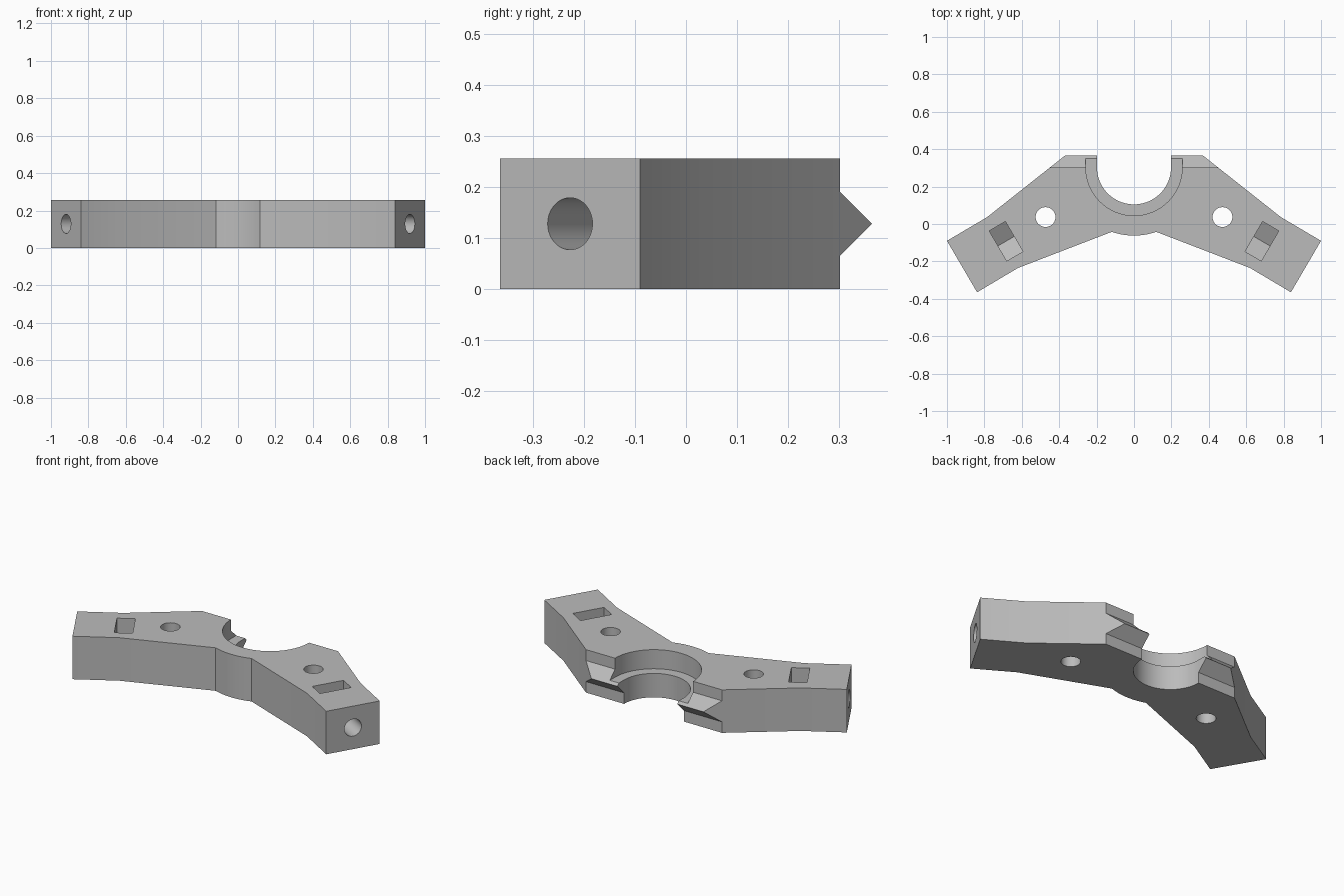
import bpy, bmesh, math
from mathutils import Vector, Matrix

if "Cube" in bpy.data.objects:
    bpy.data.objects.remove(bpy.data.objects["Cube"])

HEIGHT, MID = 0.257, 0.1285
BORE_Y, BACK_Y, TIP_Y = 0.303, 0.302, 0.365

grey = bpy.data.materials.new("plain grey")
grey.use_nodes = True
grey.diffuse_color = (0.5, 0.5, 0.5, 1)
grey.node_tree.nodes["Principled BSDF"].inputs["Base Color"].default_value = (0.5, 0.5, 0.5, 1)


def prism(name, points, depth, matrix=None):
    """Extrude a flat profile along its local z, then place it."""
    bm = bmesh.new()
    face = bm.faces.new([bm.verts.new((x, y, 0)) for x, y in points])
    result = bmesh.ops.extrude_face_region(bm, geom=[face])
    moved = [v for v in result["geom"] if isinstance(v, bmesh.types.BMVert)]
    bmesh.ops.translate(bm, verts=moved, vec=(0, 0, depth))
    if matrix:
        bm.transform(matrix)
    bmesh.ops.recalc_face_normals(bm, faces=bm.faces)
    mesh = bpy.data.meshes.new(name)
    bm.to_mesh(mesh)
    bm.free()
    mesh.materials.append(grey)
    obj = bpy.data.objects.new(name, mesh)
    bpy.context.collection.objects.link(obj)
    return obj


def arc(cx, cy, r, start, end, n):
    steps = [math.radians(start + (end - start) * i / n) for i in range(n + 1)]
    return [(cx + r * math.cos(a), cy + r * math.sin(a)) for a in steps]


def circle(r, n=40, cx=0, cy=0):
    return arc(cx, cy, r, 0, 360, n)[:-1]


def frame(origin, x_axis, y_axis):
    x, y = Vector(x_axis).normalized(), Vector(y_axis).normalized()
    m = Matrix((x, y, x.cross(y))).transposed().to_4x4()
    m.translation = origin
    return m


# Bracket outline: two angled arms meeting at a curved middle
half = [(0.62, -0.235), (0.839, -0.365), (1.0, -0.09), (0.785, 0.037), (0.37, TIP_Y)]
middle = arc(0, BORE_Y, 0.365, 251, 289, 16)
outline = middle + half + [(-x, y) for x, y in reversed(half)]
bracket = prism("bracket", outline, HEIGHT)


def cut(cutter, operation="DIFFERENCE"):
    cutter.hide_render = True
    mod = bracket.modifiers.new(cutter.name, "BOOLEAN")
    mod.operation, mod.solver, mod.object = operation, "EXACT", cutter
    bpy.context.view_layer.objects.active = bracket
    bpy.ops.object.modifier_apply(modifier=mod.name)
    bpy.data.objects.remove(cutter)


# Pointed ridge along the back
side = [(-1, -0.1), (BACK_Y, -0.1), (BACK_Y, 0.0655), (TIP_Y, MID),
        (BACK_Y, 0.1915), (BACK_Y, 0.4), (-1, 0.4)]
cut(prism("ridge_profile", side, 4, frame((-2, 0, 0), (0, 1, 0), (0, 0, 1))), "INTERSECT")

# Open bearing seat: narrow bore with a wider step above
for name, radius, bottom in (("bore", 0.198, -0.1), ("bore_step", 0.258, 0.143)):
    slot = arc(0, BORE_Y, radius, 180, 360, 40) + [(radius, 0.6), (-radius, 0.6)]
    cut(prism(name, slot, 0.6, Matrix.Translation((0, 0, bottom))))

for s in (1, -1):
    # Vertical bolt hole
    cut(prism("bolt_hole", circle(0.053, cx=s * 0.473, cy=0.037), 1,
              Matrix.Translation((0, 0, -0.3))))
    # Nut pocket with a pointed floor, open at the top
    along = Vector((-s * 0.863, 0.505, 0)).normalized()
    up = Vector((0, 0, 1))
    across = up.cross(along)
    w = 0.093
    nut = [(-w, 0.075), (0, 0.021), (w, 0.075), (w, 0.5), (-w, 0.5)]
    centre = Vector((s * 0.684, -0.092, 0))
    cut(prism("nut_pocket", nut, 0.1, frame(centre - along * 0.05, across, up)))
    # Screw hole entering from the arm end
    end = Vector((s * 0.9195, -0.2275, MID))
    cut(prism("screw_hole", circle(0.051), 0.46, frame(end - along * 0.1, across, up)))

bpy.ops.object.select_all(action="DESELECT")
bracket.select_set(True)
bpy.context.view_layer.objects.active = bracket
bpy.ops.object.shade_smooth_by_angle(angle=math.radians(15))
